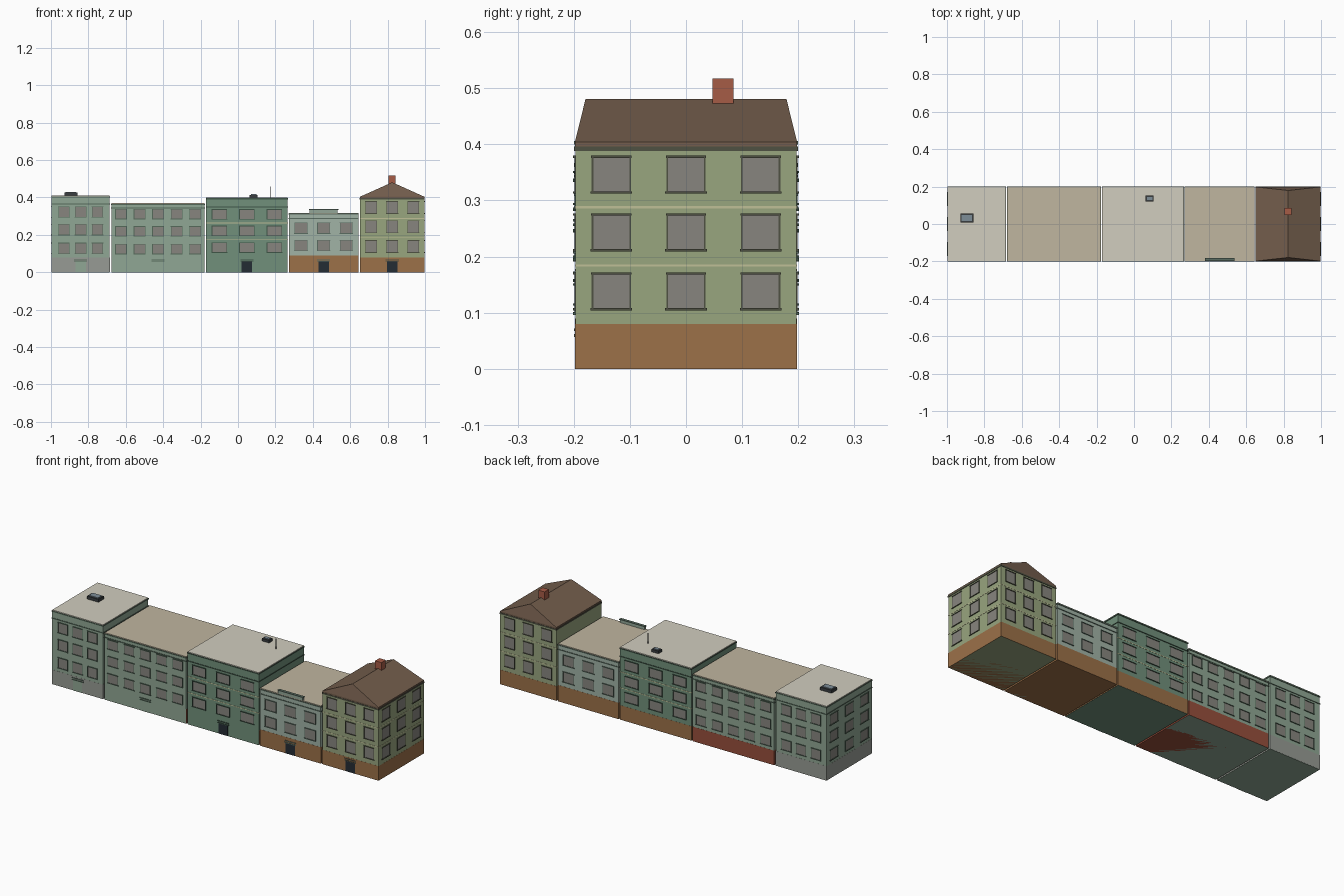
import bpy, bmesh

if "Cube" in bpy.data.objects:
    bpy.data.objects.remove(bpy.data.objects["Cube"])

mats = {}
DEPTH = 0.197


def material(rgb):
    if rgb not in mats:
        m = bpy.data.materials.new("colour_%d" % len(mats))
        m.diffuse_color = tuple((c / 255) ** 2.2 for c in rgb) + (1,)
        m.use_nodes = True
        m.node_tree.nodes["Principled BSDF"].inputs["Base Color"].default_value = m.diffuse_color
        mats[rgb] = m
    return mats[rgb]


def finish(name, bm, rgb):
    bmesh.ops.recalc_face_normals(bm, faces=bm.faces)
    me = bpy.data.meshes.new(name)
    bm.to_mesh(me)
    bm.free()
    me.materials.append(material(rgb))
    ob = bpy.data.objects.new(name, me)
    bpy.context.collection.objects.link(ob)
    return ob


def boxes(name, rgb, items):
    """One object made of axis-aligned boxes (x0, x1, y0, y1, z0, z1)."""
    bm = bmesh.new()
    for b in items:
        verts = bmesh.ops.create_cube(bm, size=1)["verts"]
        for v in verts:
            for i in range(3):
                v.co[i] = b[2 * i] if v.co[i] < 0 else b[2 * i + 1]
    return finish(name, bm, rgb)


def on_wall(side, x0, x1, u0, u1, z0, z1, out):
    """Box standing out from one wall; u runs along the wall."""
    back = 0.002
    if side == "front":
        return (u0, u1, -DEPTH - out, -DEPTH + back, z0, z1)
    if side == "back":
        return (u0, u1, DEPTH - back, DEPTH + out, z0, z1)
    if side == "left":
        return (x0 - out, x0 + back, u0, u1, z0, z1)
    return (x1 - back, x1 + out, u0, u1, z0, z1)


def building(n, x0, x1, h, wall, trim, base, base_h, base_front, base_z, cols, step,
             rows, ww, wh, cornice_z, roof, bands=(), end=None, door=(40, 48, 55)):
    cx = (x0 + x1) / 2
    boxes(n + "_walls", wall, [(x0, x1, -DEPTH, DEPTH, 0, h - 0.004)])
    boxes(n + "_ground_floor", base, [(x0 - 0.0006, x1 + 0.0006, base_front, DEPTH + 0.0006,
                                       base_z, base_h)])
    if roof:
        boxes(n + "_roof", roof, [(x0, x1, -DEPTH, DEPTH, h - 0.004, h)])
    # cornice mouldings and string courses run right around
    e = 0.0022
    boxes(n + "_cornice", trim, [(x0 - e, x1 + e, -DEPTH - e, DEPTH + e, z, z + t)
                                 for z, t in ((cornice_z, 0.005), (h - 0.01, 0.006))])
    if bands:
        boxes(n + "_string_courses", (190, 190, 150),
              [(x0 - 0.001, x1 + 0.001, -DEPTH - 0.001, DEPTH + 0.001, z, z + 0.004)
               for z in bands])
    # windows
    panes, frames = [], []
    for side in ["front", "back"] + ([end] if end else []):
        if side == end:
            us, w = [-0.133, 0, 0.133], 0.068
        else:
            us, w = [cx + (i - (cols - 1) / 2) * step for i in range(cols)], ww
        for u in us:
            for z in rows:
                a, b, lo, hi = u - w / 2, u + w / 2, z - wh / 2, z + wh / 2

                def add(u0, u1, z0, z1, out):
                    return on_wall(side, x0, x1, u0, u1, z0, z1, out)
                panes.append(add(a, b, lo, hi, 0.001))
                frames += [add(a - 0.002, b + 0.002, hi - 0.001, hi + 0.003, 0.004),
                           add(a - 0.003, b + 0.003, lo - 0.003, lo + 0.001, 0.004),
                           add(a - 0.001, a + 0.002, lo, hi, 0.002),
                           add(b - 0.002, b + 0.001, lo, hi, 0.002)]
    boxes(n + "_window_panes", (134, 132, 126), panes)
    boxes(n + "_window_frames", trim, frames)
    # front door with lintel
    boxes(n + "_door", door, [on_wall("front", x0, x1, cx - 0.028, cx + 0.028, 0, 0.057, 0.0012)])
    boxes(n + "_door_lintel", trim,
          [on_wall("front", x0, x1, cx - 0.035, cx + 0.035, z, z + 0.005, 0.003)
           for z in (0.057, 0.067)])


PALE, BEIGE, BROWN = (208, 204, 189), (190, 180, 158), (155, 112, 74)
GREEN = (143, 166, 147)
PROUD, HIDDEN = -DEPTH - 0.0006, -DEPTH + 0.001

building("corner_house", -0.996, -0.686, 0.41, GREEN, (85, 105, 90), (150, 154, 147), 0.08,
         PROUD, 0.001, 3, 0.09, (0.128, 0.228, 0.322), 0.058, 0.055, 0.362, PALE,
         end="left", door=GREEN)
building("long_house", -0.676, -0.179, 0.37, GREEN, (85, 105, 90), (150, 80, 62), 0.08,
         HIDDEN, -0.0, 5, 0.099, (0.124, 0.219, 0.311), 0.06, 0.05, 0.341, BEIGE, door=GREEN)
building("dark_house", -0.17, 0.265, 0.40, (112, 143, 122), (65, 85, 72), BROWN, 0.08,
         HIDDEN, 0.001, 3, 0.147, (0.132, 0.221, 0.309), 0.08, 0.05, 0.347, PALE,
         bands=(0.174, 0.262))
building("low_house", 0.273, 0.643, 0.318, (160, 178, 165), (90, 108, 97), BROWN, 0.09,
         PROUD, 0, 3, 0.121, (0.143, 0.236), 0.067, 0.055, 0.284, BEIGE)
building("end_house", 0.653, 0.996, 0.40, (151, 164, 126), (80, 82, 68), BROWN, 0.08,
         PROUD, 0, 3, 0.113, (0.138, 0.243, 0.346), 0.06, 0.062, 0.388, None,
         bands=(0.182, 0.286), end="right")

# raised parapet on the low house
boxes("parapet_panel", (145, 165, 150), [(0.383, 0.533, -DEPTH, -0.185, 0.315, 0.333)])
boxes("parapet_cap", (90, 108, 97), [(0.380, 0.536, -0.199, -0.183, 0.333, 0.337)])

# roof of the end house: eaves board and steep hipped ends
bm = bmesh.new()
ring = [[bm.verts.new((x, y, z)) for x, y in
         ((0.653, -0.198), (0.996, -0.198), (0.996, 0.198), (0.653, 0.198))]
        for z in (0.396, 0.404)]
ridge = [bm.verts.new((0.8245, y, 0.481)) for y in (-0.179, 0.179)]
bm.faces.new(ring[0])
for i in range(4):
    j = (i + 1) % 4
    bm.faces.new((ring[0][i], ring[0][j], ring[1][j], ring[1][i]))
a, b, c, d = ring[1]
for f in ((a, b, ridge[0]), (b, c, ridge[1], ridge[0]),
          (c, d, ridge[1]), (d, a, ridge[0], ridge[1])):
    bm.faces.new(f)
finish("hipped_roof", bm, (115, 94, 78))
boxes("chimney", (165, 92, 72), [(0.804, 0.842, 0.047, 0.085, 0.46, 0.517)])

# skylights and aerial on the flat roofs
for name, x0, x1, y0, y1, z, t in (("skylight_left", -0.928, -0.858, 0.008, 0.056, 0.41, 0.02),
                                   ("skylight_middle", 0.062, 0.105, 0.12, 0.152, 0.40, 0.018)):
    boxes(name + "_curb", (60, 64, 66), [(x0, x1, y0, y1, z - 0.002, z + t - 0.004)])
    boxes(name + "_glass", (125, 140, 150),
          [(x0 + 0.007, x1 - 0.007, y0 + 0.007, y1 - 0.007, z, z + t)])
bm = bmesh.new()
bmesh.ops.create_cone(bm, cap_ends=True, segments=8, radius1=0.0015, radius2=0.0015, depth=0.06)
bmesh.ops.translate(bm, verts=bm.verts, vec=(0.174, 0.083, 0.428))
finish("aerial", bm, (70, 72, 74))
